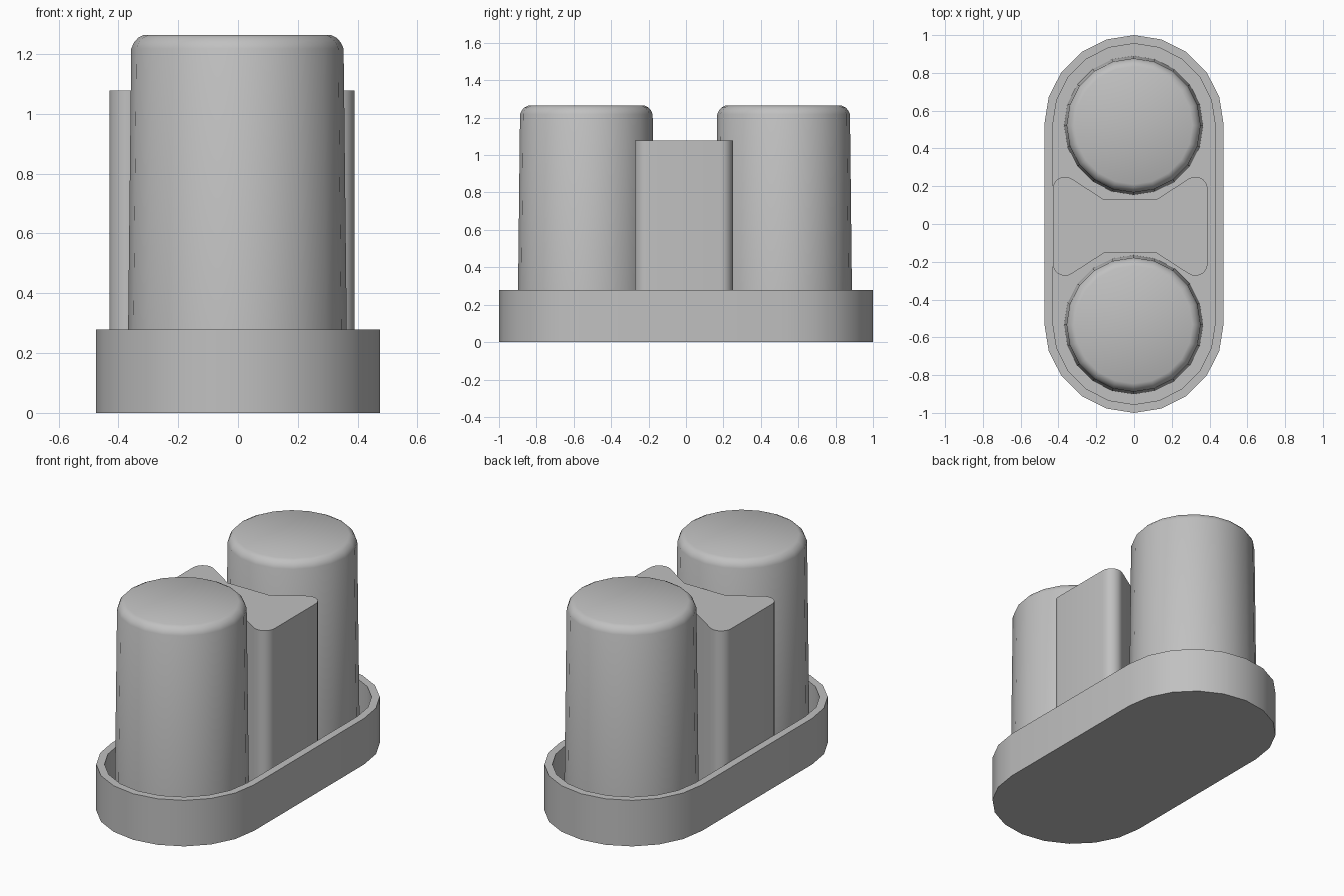
import bpy, bmesh
from math import sin, cos, pi, radians

cube = bpy.data.objects.get("Cube")
if cube:
    bpy.data.objects.remove(cube, do_unlink=True)

grey = bpy.data.materials.new("plain grey")
grey.use_nodes = True
colour = (0.53, 0.53, 0.53, 1)
grey.diffuse_color = colour
grey.node_tree.nodes["Principled BSDF"].inputs["Base Color"].default_value = colour


def arc(cx, cy, radius, start, end, steps):
    """Points along an arc, angles in degrees."""
    angles = [radians(start + (end - start) * i / steps) for i in range(steps + 1)]
    return [(cx + radius * cos(a), cy + radius * sin(a)) for a in angles]


def loft(name, rings, smooth_angle, location=(0, 0, 0)):
    """Join stacked outlines (points, height) into one closed solid."""
    bm = bmesh.new()
    loops = [[bm.verts.new((x, y, z)) for x, y in pts] for pts, z in rings]
    n = len(loops[0])
    for low, high in zip(loops, loops[1:]):
        for i in range(n):
            j = (i + 1) % n
            bm.faces.new((low[i], low[j], high[j], high[i]))
    bm.faces.new(loops[0][::-1])
    bm.faces.new(loops[-1])
    bmesh.ops.recalc_face_normals(bm, faces=bm.faces)
    mesh = bpy.data.meshes.new(name)
    bm.to_mesh(mesh)
    bm.free()
    mesh.materials.append(grey)
    obj = bpy.data.objects.new(name, mesh)
    obj.location = location
    bpy.context.collection.objects.link(obj)
    bpy.ops.object.select_all(action="DESELECT")
    obj.select_set(True)
    bpy.context.view_layer.objects.active = obj
    bpy.ops.object.shade_smooth_by_angle(angle=radians(smooth_angle))
    return obj


# Round-ended tray with a raised rim
def stadium(radius):
    return arc(0, 0.525, radius, 0, 180, 10) + arc(0, -0.525, radius, 180, 360, 10)


RIM, FLOOR = 0.278, 0.05
outer, inner = stadium(0.475), stadium(0.43)
loft("tray", [(outer, 0), (outer, RIM), (inner, RIM), (inner, FLOOR)], 30)


# Two tapered cylinders with rounded top edges
def circle(radius):
    return arc(0, 0, radius, 0, 360, 20)[:-1]


profile = [(0.368, FLOOR), (0.355, 1.218), (0.346, 1.238), (0.332, 1.254), (0.312, 1.264)]
for name, y in (("front_cylinder", -0.533), ("back_cylinder", 0.522)):
    loft(name, [(circle(r), z) for r, z in profile], 50, (-0.002, y, 0))

# Waisted block between the cylinders, one quarter mirrored to all four
quarter = arc(0.345, 0.197, 0.065, 0, 123, 7) + [(0.14, 0.142)]
half = quarter + [(-x, y) for x, y in reversed(quarter)]
outline = half + [(-x, -y) for x, y in half]
loft("middle_block", [(outline, FLOOR), (outline, 1.078)], 30, (-0.02, -0.012, 0))
